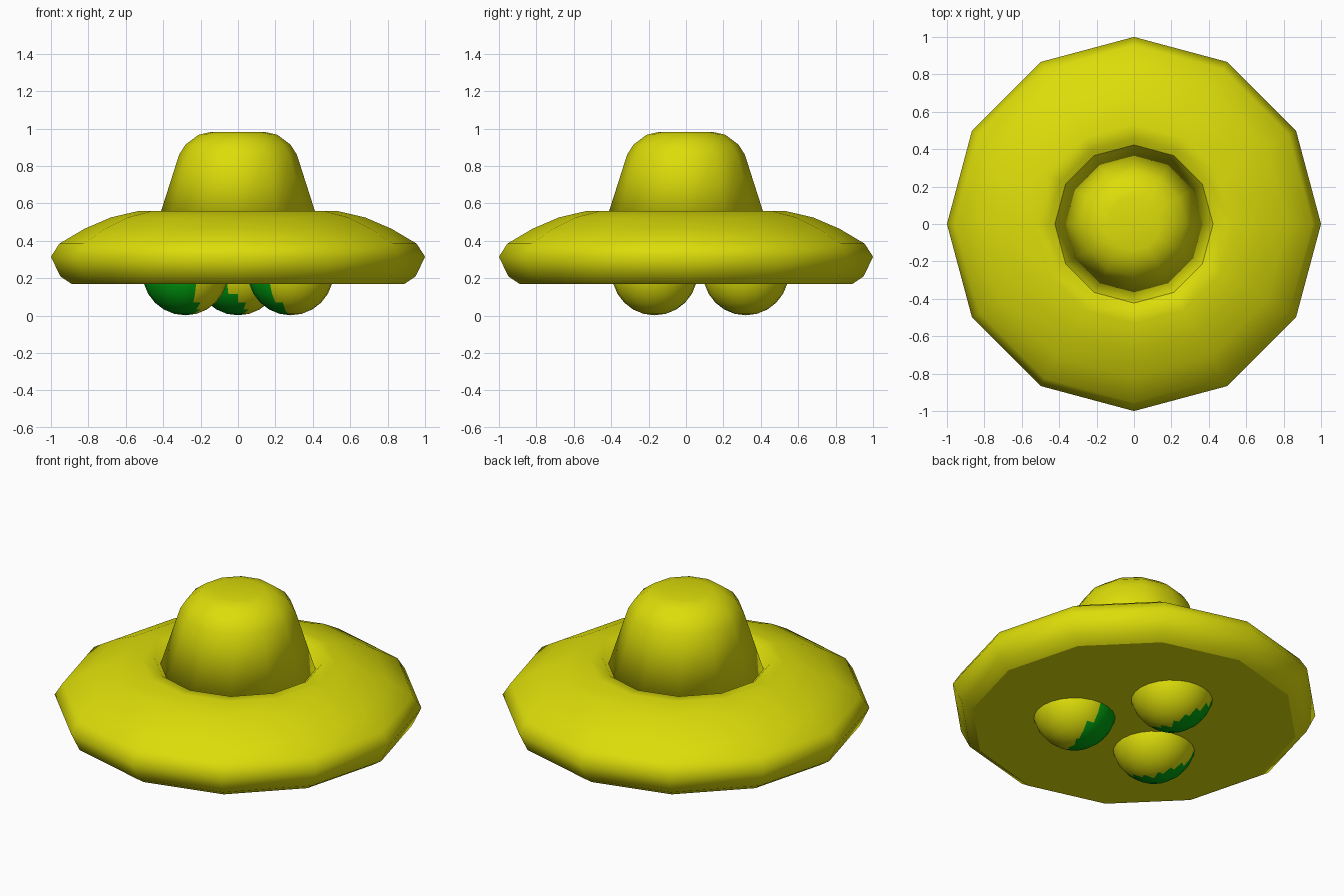
import bpy, bmesh
from math import sin, cos, radians, pi
from mathutils import Vector

if "Cube" in bpy.data.objects:
    bpy.data.objects.remove(bpy.data.objects["Cube"])


def material(name, rgb):
    m = bpy.data.materials.new(name)
    m.diffuse_color = (*rgb, 1)
    m.use_nodes = True
    m.node_tree.nodes["Principled BSDF"].inputs["Base Color"].default_value = m.diffuse_color
    return m


yellow = material("yellow", (0.72, 0.72, 0.003))
green = material("green", (0.0, 0.35, 0.005))


def finish(bm, name, mats):
    bmesh.ops.recalc_face_normals(bm, faces=bm.faces)
    for f in bm.faces:
        f.smooth = True
    me = bpy.data.meshes.new(name)
    bm.to_mesh(me)
    bm.free()
    for m in mats:
        me.materials.append(m)
    ob = bpy.data.objects.new(name, me)
    bpy.context.collection.objects.link(ob)
    return ob


def lathe(name, profile, sharp_first=False, sides=12):
    """Revolve (radius, z) rings from bottom to top and cap both ends."""
    bm = bmesh.new()
    rings = [[bm.verts.new((r * cos(2 * pi * i / sides), r * sin(2 * pi * i / sides), z))
              for i in range(sides)] for r, z in profile]
    for a, b in zip(rings, rings[1:]):
        for i in range(sides):
            j = (i + 1) % sides
            bm.faces.new((a[i], a[j], b[j], b[i]))
    bottom = bm.faces.new(rings[0][::-1])
    bm.faces.new(rings[-1])
    if sharp_first:
        for e in bottom.edges:
            e.smooth = False
    return finish(bm, name, [yellow])


# Saucer body with a shallow groove around the dome
lathe("saucer_body", [(0.89, 0.17), (0.95, 0.21), (1.0, 0.315), (0.955, 0.385), (0.82, 0.465),
                      (0.68, 0.525), (0.53, 0.56), (0.455, 0.555), (0.42, 0.52)], True)

# Dome
lathe("dome", [(0.43, 0.5), (0.315, 0.86), (0.28, 0.915), (0.21, 0.967), (0.14, 0.983)])


# Landing balls, each with a green patch
def ball(name, angle, patch_az, patch_el, limit):
    bm = bmesh.new()
    bmesh.ops.create_uvsphere(bm, u_segments=24, v_segments=12, radius=0.23)
    az, el = radians(patch_az), radians(patch_el)
    d = Vector((cos(az) * cos(el), sin(az) * cos(el), sin(el)))
    for f in bm.faces:
        f.material_index = int(f.calc_center_median().normalized().dot(d) > limit)
    ob = finish(bm, name, [yellow, green])
    a = radians(angle)
    ob.location = (0.325 * cos(a), 0.325 * sin(a) - 0.005, 0.232)


ball("landing_ball_left", 210, 210, -30, 0.4)
ball("landing_ball_right", 330, 165, -30, 0.45)
ball("landing_ball_back", 90, 195, -40, 0.55)
